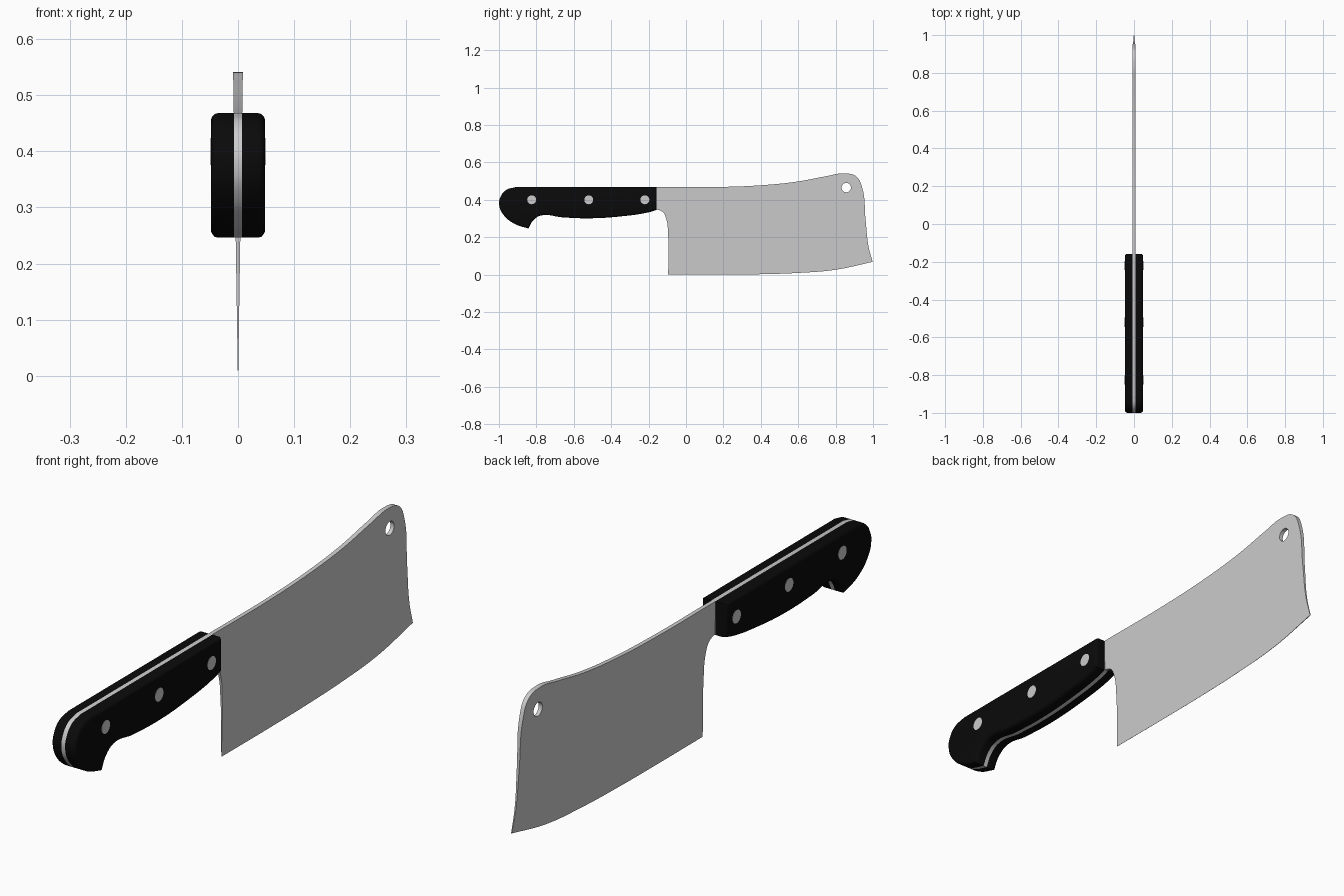
import bpy, bmesh, math
from mathutils import Matrix

cube = bpy.data.objects.get("Cube")
if cube:
    bpy.data.objects.remove(cube)


def material(name, rgb, roughness):
    mat = bpy.data.materials.new(name)
    mat.use_nodes = True
    mat.diffuse_color = (*rgb, 1)
    shader = mat.node_tree.nodes["Principled BSDF"]
    shader.inputs["Base Color"].default_value = (*rgb, 1)
    shader.inputs["Roughness"].default_value = roughness
    return mat


steel = material("brushed steel", (0.6, 0.6, 0.6), 0.4)
black = material("black handle", (0.003, 0.003, 0.003), 0.5)

S, C = "AUTO", "VECTOR"   # smooth and corner outline points


def plate(outline, half, hole=None):
    """Solid plate in the YZ plane from a smooth outline, as a bmesh."""
    curve = bpy.data.curves.new("outline", "CURVE")
    curve.dimensions, curve.fill_mode = "2D", "BOTH"
    curve.extrude, curve.resolution_u = half, 8
    loops = [outline]
    if hole:
        y, z, r = hole
        loops.append([(y + r, z, S), (y, z + r, S), (y - r, z, S), (y, z - r, S)])
    for loop in loops:
        spline = curve.splines.new("BEZIER")
        spline.bezier_points.add(len(loop) - 1)
        spline.use_cyclic_u = True
        for point, (y, z, kind) in zip(spline.bezier_points, loop):
            point.co = (y, z, 0)
            point.handle_left_type = point.handle_right_type = kind
    temp = bpy.data.objects.new("outline", curve)
    bpy.context.collection.objects.link(temp)
    graph = bpy.context.evaluated_depsgraph_get()
    mesh = bpy.data.meshes.new_from_object(temp.evaluated_get(graph))
    bpy.data.objects.remove(temp)
    bm = bmesh.new()
    bm.from_mesh(mesh)
    bpy.data.meshes.remove(mesh)
    bm.transform(Matrix(((0, 0, 1, 0), (1, 0, 0, 0), (0, 1, 0, 0), (0, 0, 0, 1))))
    bmesh.ops.remove_doubles(bm, verts=bm.verts, dist=0.0001)
    return bm


def finish(bm, name, mat, angle=35):
    bmesh.ops.recalc_face_normals(bm, faces=bm.faces)
    mesh = bpy.data.meshes.new(name)
    bm.to_mesh(mesh)
    bm.free()
    mesh.materials.append(mat)
    obj = bpy.data.objects.new(name, mesh)
    bpy.context.collection.objects.link(obj)
    bpy.ops.object.select_all(action="DESELECT")
    obj.select_set(True)
    bpy.context.view_layer.objects.active = obj
    bpy.ops.object.shade_smooth_by_angle(angle=math.radians(angle))
    return obj


# Blade, wedge-ground from the spine down to the cutting edge
blade_outline = [
    (-0.16, 0.468, C), (0.2, 0.469, S), (0.42, 0.479, S), (0.6, 0.498, S),
    (0.75, 0.526, S), (0.845, 0.541, S), (0.91, 0.525, S), (0.941, 0.468, S),
    (0.96, 0.295, S), (0.976, 0.15, S), (0.998, 0.068, C), (0.8, 0.026, S),
    (0.6, 0.009, S), (0.4, 0.002, S), (0.2, 0, S), (-0.095, 0, C),
    (-0.096, 0.22, S), (-0.105, 0.295, S), (-0.125, 0.335, S), (-0.16, 0.349, C)]
blade = plate(blade_outline, 1, hole=(0.857, 0.465, 0.025))
for v in blade.verts:
    v.co.x *= 0.0003 + 0.0155 * v.co.z
finish(blade, "blade", steel, 30)

# Full tang, flush with the handle outline
handle_outline = [
    (-0.158, 0.468, C), (-0.91, 0.468, C), (-0.962, 0.452, S), (-0.992, 0.415, S),
    (-0.999, 0.375, S), (-0.98, 0.325, S), (-0.92, 0.273, S), (-0.842, 0.246, C),
    (-0.817, 0.29, S), (-0.775, 0.316, S), (-0.66, 0.306, S), (-0.51, 0.301, S),
    (-0.35, 0.311, S), (-0.2, 0.333, S), (-0.158, 0.346, C)]
TANG, OUTER = 0.0075, 0.048
finish(plate(handle_outline, TANG), "tang", steel)

# Two handle scales with rounded outer rims
half = (OUTER - TANG) / 2
for side, name in ((1, "left"), (-1, "right")):
    scale = plate(handle_outline, half)
    bmesh.ops.dissolve_limit(scale, angle_limit=0.01, verts=scale.verts, edges=scale.edges)
    rim = [e for e in scale.edges if all(v.co.x * side > half * 0.9 for v in e.verts)]
    bmesh.ops.bevel(scale, geom=rim, offset=0.012, segments=3, profile=0.5, affect="EDGES")
    bmesh.ops.translate(scale, verts=scale.verts, vec=(side * (TANG + half), 0, 0))
    finish(scale, name + "_handle_scale", black)

# Rivets through the handle
for i, y in enumerate((-0.825, -0.52, -0.22)):
    rivet = bmesh.new()
    bmesh.ops.create_cone(rivet, cap_ends=True, segments=24, radius1=0.024,
                          radius2=0.024, depth=2 * OUTER + 0.002,
                          matrix=Matrix.Translation((0, y, 0.4)) @ Matrix.Rotation(math.pi / 2, 4, "Y"))
    finish(rivet, f"rivet_{i + 1}", steel)
